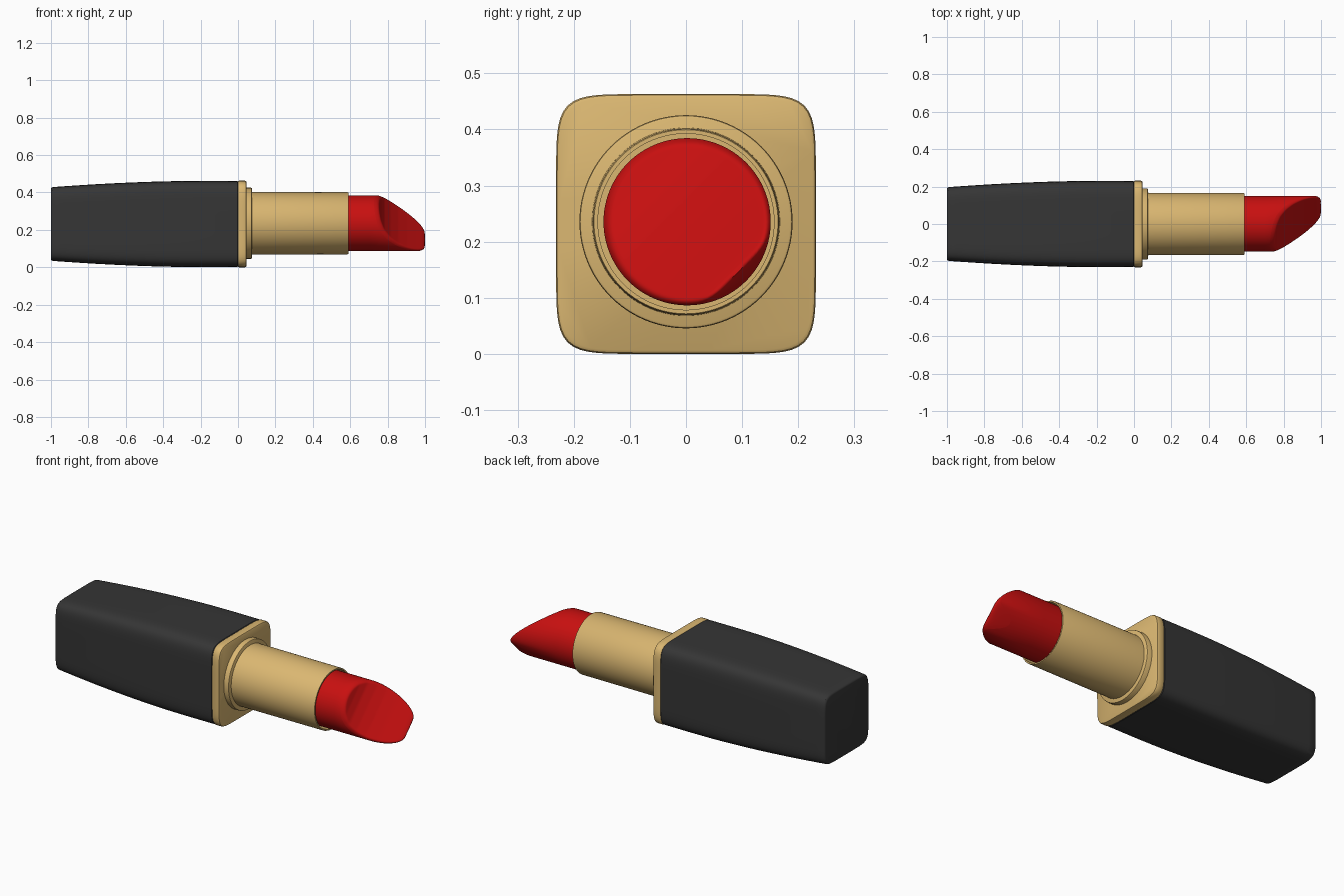
import bpy, bmesh, math

if "Cube" in bpy.data.objects:
    bpy.data.objects.remove(bpy.data.objects["Cube"])

CZ = 0.2315      # height of the long axis of the case
TZ = 0.2355      # height of the axis of the round parts


def material(name, col):
    m = bpy.data.materials.new(name)
    m.diffuse_color = (*col, 1)
    m.use_nodes = True
    m.node_tree.nodes["Principled BSDF"].inputs["Base Color"].default_value = m.diffuse_color
    return m


BLACK = material("soft black", (0.036, 0.036, 0.036))
GOLD = material("gold", (0.70, 0.47, 0.165))
RED = material("red", (0.58, 0.005, 0.005))


def ring_points(r, n, segs, cy, cz):
    # superellipse: n = 2 is a circle, larger n a rounded square
    pts = []
    for i in range(segs):
        a = 2 * math.pi * i / segs
        c, s = math.cos(a), math.sin(a)
        k = r * (abs(c) ** n + abs(s) ** n) ** (-1 / n)
        pts.append((cy + k * c, cz + k * s))
    return pts


def loft(name, sections, mat, n=2, segs=96, cy=0.0, cz=CZ, closed=False, angle=35):
    # sections: (x or function of (y, z), radius) pairs joined along the x axis
    bm = bmesh.new()
    rings = []
    for x, r in sections:
        rings.append([bm.verts.new((x(y, z) if callable(x) else x, y, z))
                      for y, z in ring_points(r, n, segs, cy, cz)])
    pairs = list(zip(rings, rings[1:]))
    if closed:
        pairs.append((rings[-1], rings[0]))
    for a, b in pairs:
        for i in range(segs):
            j = (i + 1) % segs
            bm.faces.new((a[i], a[j], b[j], b[i]))
    if not closed:
        bm.faces.new(rings[0])
        bm.faces.new(rings[-1])
    bmesh.ops.recalc_face_normals(bm, faces=bm.faces)
    me = bpy.data.meshes.new(name)
    bm.to_mesh(me)
    bm.free()
    me.materials.append(mat)
    ob = bpy.data.objects.new(name, me)
    bpy.context.collection.objects.link(ob)
    bpy.ops.object.select_all(action='DESELECT')
    ob.select_set(True)
    bpy.context.view_layer.objects.active = ob
    bpy.ops.object.shade_smooth_by_angle(angle=math.radians(angle))
    return ob


# Black case, gently tapering to its closed end
def case_half(x):
    return 0.2305 - 0.034 * (max(0.0, -x - 0.2) / 0.8) ** 1.8


case = [(-1.0, 0.188), (-0.998, 0.193), (-0.992, case_half(-0.992))]
case += [(x, case_half(x)) for x in [-0.95 + 0.095 * i for i in range(10)]]
case += [(-0.004, 0.2303), (0.0, 0.227)]
loft("case", case, BLACK, n=7.5, segs=144)

# Square gold collar with softened edges
loft("collar", [(-0.004, 0.224), (0.0, 0.2285), (0.006, 0.2315), (0.036, 0.2315),
                (0.042, 0.2295), (0.045, 0.225)], GOLD, n=7.5, segs=144)

# Round step on the collar
loft("collar_ring", [(0.03, 0.19), (0.069, 0.19), (0.073, 0.1885), (0.075, 0.185)],
     GOLD, cz=TZ)

# Hollow gold tube
loft("tube", [(0.05, 0.169), (0.08, 0.167), (0.585, 0.166), (0.59, 0.164),
              (0.59, 0.157), (0.42, 0.157), (0.05, 0.157)], GOLD, cz=TZ, closed=True)
loft("tube_floor", [(0.40, 0.16), (0.43, 0.16)], GOLD, cz=TZ)

# Lipstick bullet: slanted, slightly hollowed cut rising towards +y / -z
R, CY = 0.149, 0.002
CUT = [(-0.16, 0.745), (-0.105, 0.765), (-0.07, 0.783), (-0.03, 0.815), (0.01, 0.856),
       (0.05, 0.905), (0.09, 0.958), (0.11, 0.985), (0.122, 0.998), (0.128, 0.999),
       (0.134, 0.985), (0.141, 0.95), (0.16, 0.84)]


def cut_height(y, z):
    dy, dz = y - CY, z - TZ
    d = (dy - dz) / math.sqrt(2)
    edge = max(0.0, math.hypot(dy, dz) / R - 0.88) / 0.12
    for (d0, x0), (d1, x1) in zip(CUT, CUT[1:]):
        if d <= d1:
            return x0 + (x1 - x0) * (d - d0) / (d1 - d0) - 0.022 * edge ** 3
    return CUT[-1][1]


bullet = [(0.41, R), (0.58, R), (0.70, R)]
bullet += [(cut_height, R * math.sin(math.pi / 2 * (1 - i / 32))) for i in range(32)]
loft("lipstick_bullet", bullet, RED, cy=CY, cz=TZ, angle=60)
